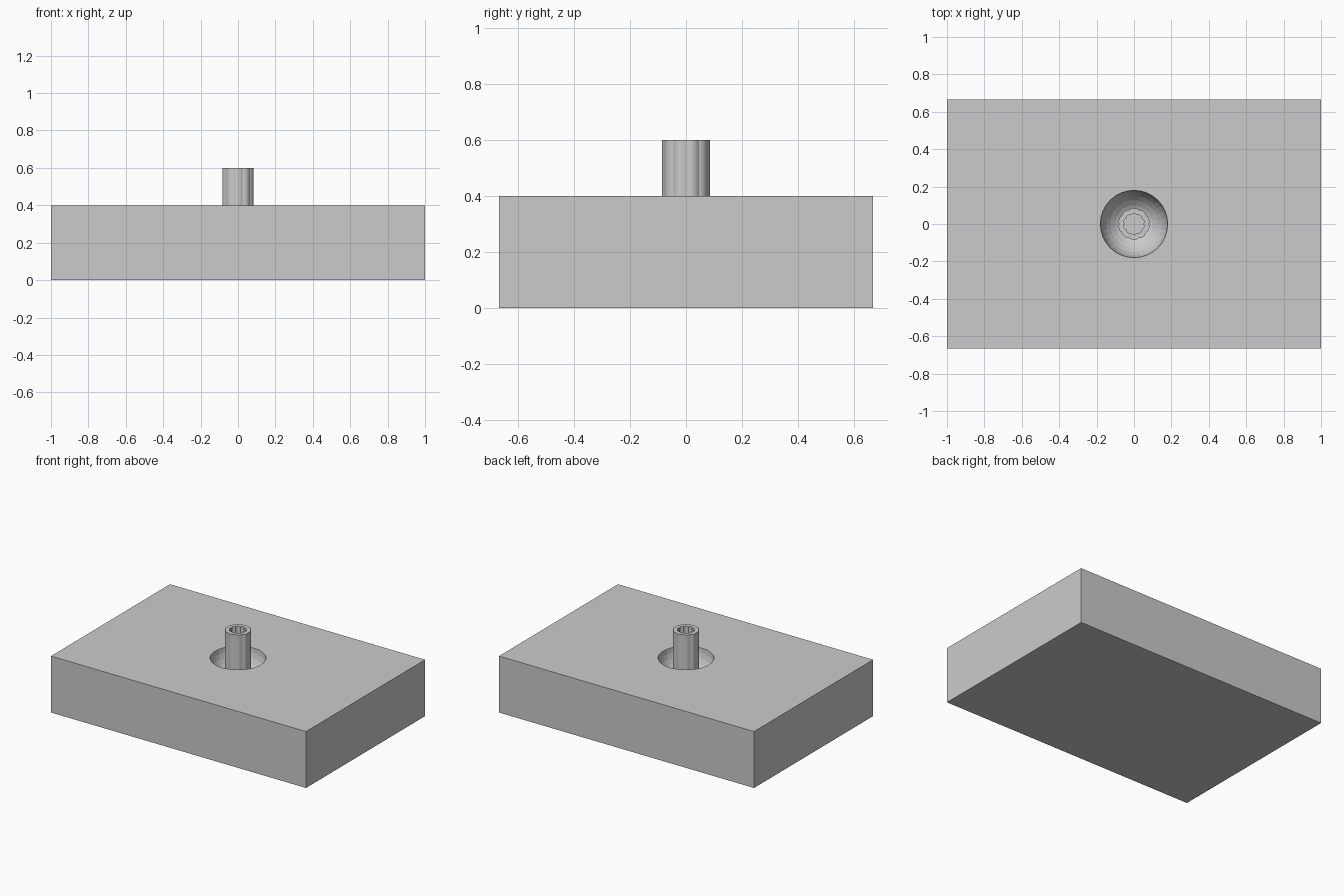
import bpy, bmesh, math

if "Cube" in bpy.data.objects:
    bpy.data.objects.remove(bpy.data.objects["Cube"])

grey = bpy.data.materials.new("plain grey")
grey.diffuse_color = (0.6, 0.6, 0.6, 1)
grey.use_nodes = True
grey.node_tree.nodes["Principled BSDF"].inputs["Base Color"].default_value = grey.diffuse_color


def finish(bm, name):
    bmesh.ops.recalc_face_normals(bm, faces=bm.faces)
    mesh = bpy.data.meshes.new(name)
    bm.to_mesh(mesh)
    bm.free()
    mesh.materials.append(grey)
    obj = bpy.data.objects.new(name, mesh)
    bpy.context.collection.objects.link(obj)
    return obj


# Rectangular base block
bm = bmesh.new()
bmesh.ops.create_cube(bm, size=1)
for v in bm.verts:
    v.co = (v.co.x * 2, v.co.y * 1.333, (v.co.z + 0.5) * 0.4)
block = finish(bm, "base_block")

# Round bowl sunk into the top
bm = bmesh.new()
bmesh.ops.create_uvsphere(bm, u_segments=32, v_segments=16, radius=0.18)
for v in bm.verts:
    v.co.z += 0.4
cutter = finish(bm, "bowl_cutter")
cutter.hide_render = True
cut = block.modifiers.new("bowl", 'BOOLEAN')
cut.operation = 'DIFFERENCE'
cut.solver = 'EXACT'
cut.object = cutter
bpy.context.view_layer.objects.active = block
block.select_set(True)
bpy.ops.object.modifier_apply(modifier=cut.name)
bpy.data.objects.remove(cutter)

# Fluted hollow post rising from the bowl
SIDES, FLUTES = 60, 10
LEVELS = [("out", 0.215), ("out", 0.6), ("in", 0.6), ("in", 0.3)]


def radius(kind, angle):
    wave = abs(math.sin(FLUTES * angle / 2))
    return 0.080 + 0.005 * wave if kind == "out" else 0.050 + 0.006 * wave


bm = bmesh.new()
rings = []
for kind, z in LEVELS:
    ring = []
    for i in range(SIDES):
        a = math.tau * i / SIDES
        r = radius(kind, a)
        ring.append(bm.verts.new((r * math.cos(a), r * math.sin(a), z)))
    rings.append(ring)
for low, high in zip(rings, rings[1:]):
    for i in range(SIDES):
        j = (i + 1) % SIDES
        bm.faces.new((low[i], low[j], high[j], high[i]))
bm.faces.new(rings[0])
bm.faces.new(rings[-1])
finish(bm, "fluted_post")
